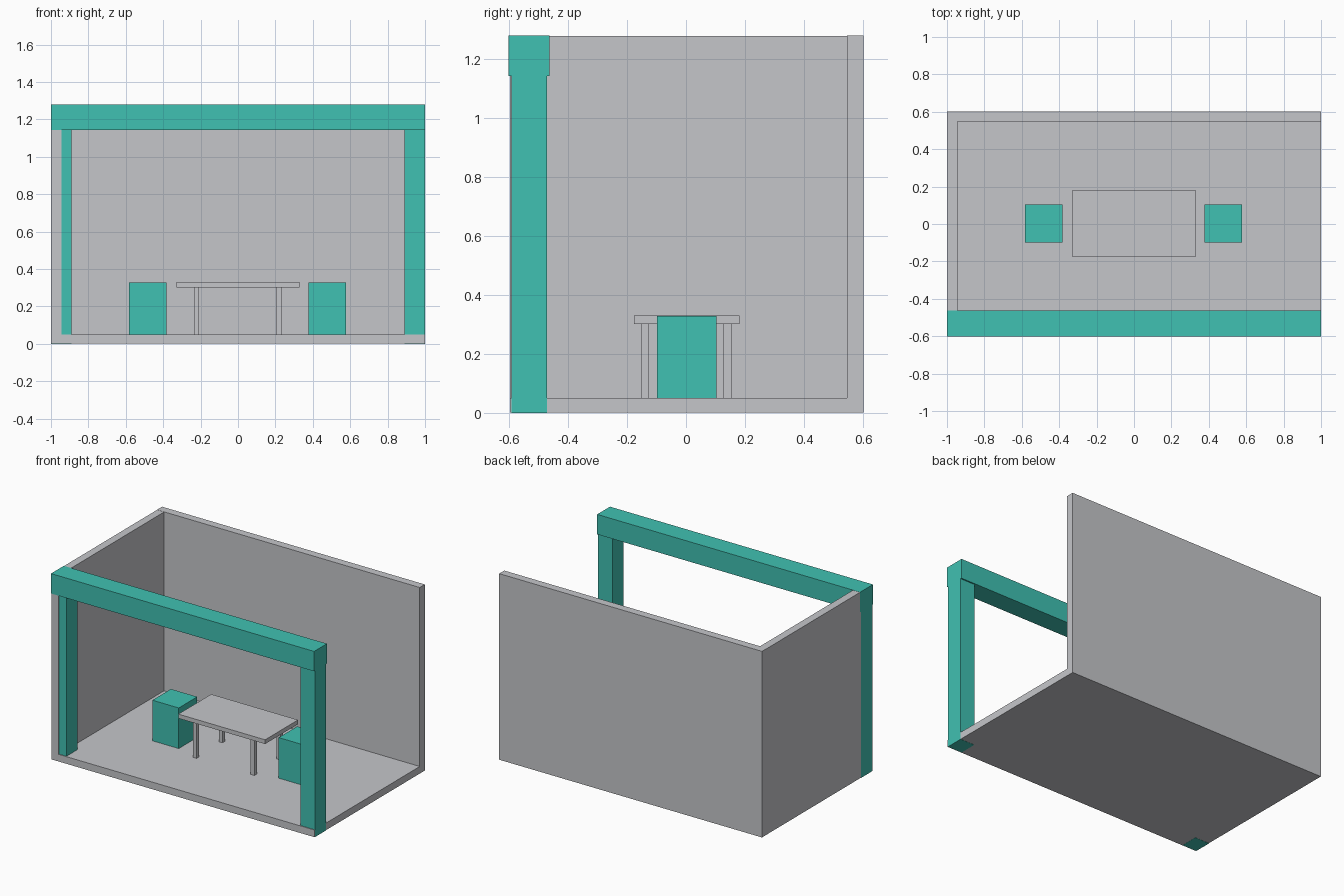
import bpy

cube = bpy.data.objects.get("Cube")
if cube:
    bpy.data.objects.remove(cube, do_unlink=True)


def material(name, rgb):
    mat = bpy.data.materials.new(name)
    mat.use_nodes = True
    colour = (*rgb, 1)
    mat.diffuse_color = colour
    mat.node_tree.nodes["Principled BSDF"].inputs["Base Color"].default_value = colour
    return mat


grey = material("light grey", (0.558, 0.565, 0.591))
teal = material("teal", (0.051, 0.533, 0.445))


def box(name, mat, x, y, z):
    """Box spanning the given (min, max) ranges."""
    spans = (x, y, z)
    bpy.ops.mesh.primitive_cube_add(size=1)
    obj = bpy.context.object
    obj.name = name
    obj.location = [(a + b) / 2 for a, b in spans]
    obj.scale = [b - a for a, b in spans]
    bpy.ops.object.transform_apply(location=False, rotation=False, scale=True)
    obj.data.materials.append(mat)
    return obj


FLOOR = 0.05
TOP = 1.28
FRONT, BACK = -0.597, 0.602
INNER_BACK = 0.547
WALL_X = -0.945
BEAM_Z = 1.143

# Room shell, open at the front, top and left
box("floor", grey, (-0.999, 0.999), (FRONT, BACK), (0.001, FLOOR))
box("back_wall", grey, (-0.999, 0.999), (INNER_BACK, BACK), (FLOOR, TOP))
box("right_wall", grey, (-0.999, WALL_X), (FRONT, INNER_BACK), (FLOOR, TOP - 0.001))

# Front frame: two posts flush with the outer faces and a beam across
box("frame_beam", teal, (-1, 1), (-0.602, -0.463), (BEAM_Z, TOP))
for side, x in (("right", (-1, -0.89)), ("left", (0.89, 1))):
    box(side + "_post", teal, x, (-0.592, -0.472), (0, BEAM_Z))

# Table
box("table_top", grey, (-0.33, 0.33), (-0.177, 0.181), (0.302, 0.331))
for side, x in (("right", -0.222), ("left", 0.218)):
    for end, y in (("front", -0.139), ("back", 0.142)):
        box(f"{end}_{side}_table_leg", grey,
            (x - 0.014, x + 0.014), (y - 0.014, y + 0.014), (FLOOR, 0.302))

# Block stools at either end of the table
for side, x in (("right", -0.482), ("left", 0.478)):
    box(side + "_stool", teal, (x - 0.1, x + 0.1), (-0.098, 0.103), (FLOOR, 0.329))
